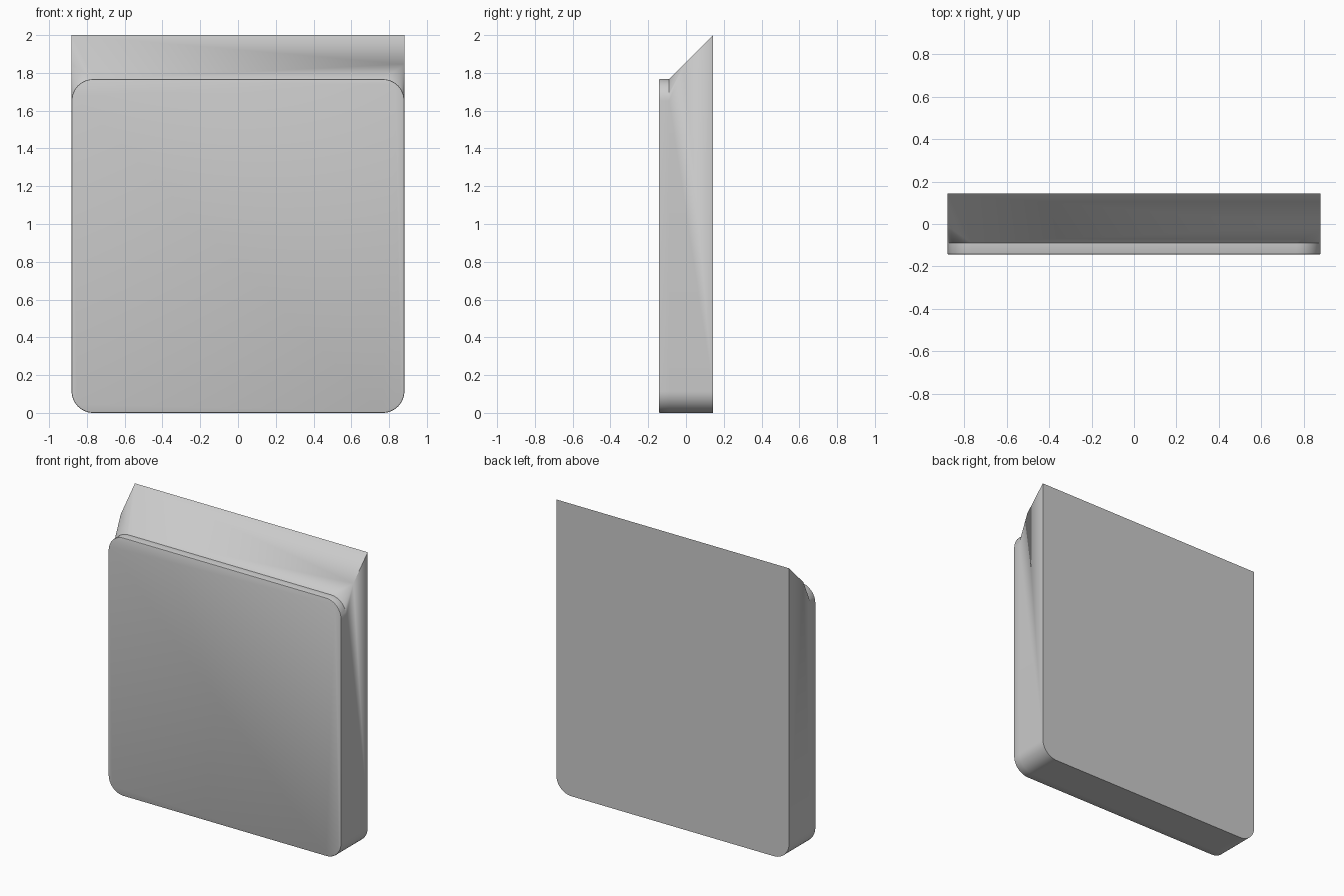
import bpy, bmesh, math

if "Cube" in bpy.data.objects:
    bpy.data.objects.remove(bpy.data.objects["Cube"])

W, TOP, PEAK, R, SEG = 0.881, 1.767, 2.0, 0.115, 12
FRONT, STEP, BACK = -0.144, -0.089, 0.144
BEVEL = 0.006
APEX_Y = -0.01

bm = bmesh.new()


def corners(y, inset=0.0):
    """Four rounded corner arcs: top right, top left, bottom left, bottom right."""
    r = R - inset
    centres = [(W - R, TOP - R), (R - W, TOP - R), (R - W, R), (W - R, R)]
    arcs = []
    for k, (cx, cz) in enumerate(centres):
        arc = []
        for i in range(SEG + 1):
            a = math.radians(90) * (k + i / SEG)
            arc.append(bm.verts.new((cx + r * math.cos(a), y, cz + r * math.sin(a))))
        arcs.append(arc)
    return arcs


def flat(arcs):
    return [v for arc in arcs for v in arc]


def bridge(a, b):
    for i in range(len(a)):
        j = (i + 1) % len(a)
        bm.faces.new((a[i], a[j], b[j], b[i]))


# Front plate with a narrow eased rim
rings = [flat(corners(FRONT, BEVEL)), flat(corners(FRONT + BEVEL * 0.3, BEVEL * 0.3)),
         flat(corners(FRONT + BEVEL))]
step = corners(STEP)
rings.append(flat(step))
bm.faces.new(rings[0])
for a, b in zip(rings, rings[1:]):
    bridge(a, b)

# Body behind the plate: rounded bottom, square sloped top
tr, tl, bl, br = step
back = [bm.verts.new((v.co.x, BACK, v.co.z)) for v in bl + br]
low = bl + br
for i in range(len(low) - 1):
    bm.faces.new((low[i], low[i + 1], back[i + 1], back[i]))
peak_r, peak_l = [bm.verts.new((s * W, BACK, PEAK)) for s in (1, -1)]
apex_r, apex_l = [bm.verts.new((s * W, APEX_Y, PEAK - BACK + APEX_Y)) for s in (1, -1)]
bm.faces.new([peak_r, peak_l] + back)
bm.faces.new((br[-1], tr[0], apex_r, peak_r, back[-1]))
bm.faces.new((tl[-1], bl[0], back[0], peak_l, apex_l))
bm.faces.new((tr[-1], tl[0], apex_l, peak_l, peak_r, apex_r))

# Conical fans blending the rounded top corners into the square ones
for arc, apex in ((tr, apex_r), (tl, apex_l)):
    for i in range(SEG):
        bm.faces.new((arc[i], arc[i + 1], apex))

bmesh.ops.recalc_face_normals(bm, faces=bm.faces)
mesh = bpy.data.meshes.new("sloped_panel")
bm.to_mesh(mesh)
bm.free()
panel = bpy.data.objects.new("sloped_panel", mesh)
bpy.context.collection.objects.link(panel)
bpy.context.view_layer.objects.active = panel
panel.select_set(True)
bpy.ops.object.shade_smooth_by_angle(angle=math.radians(30))
